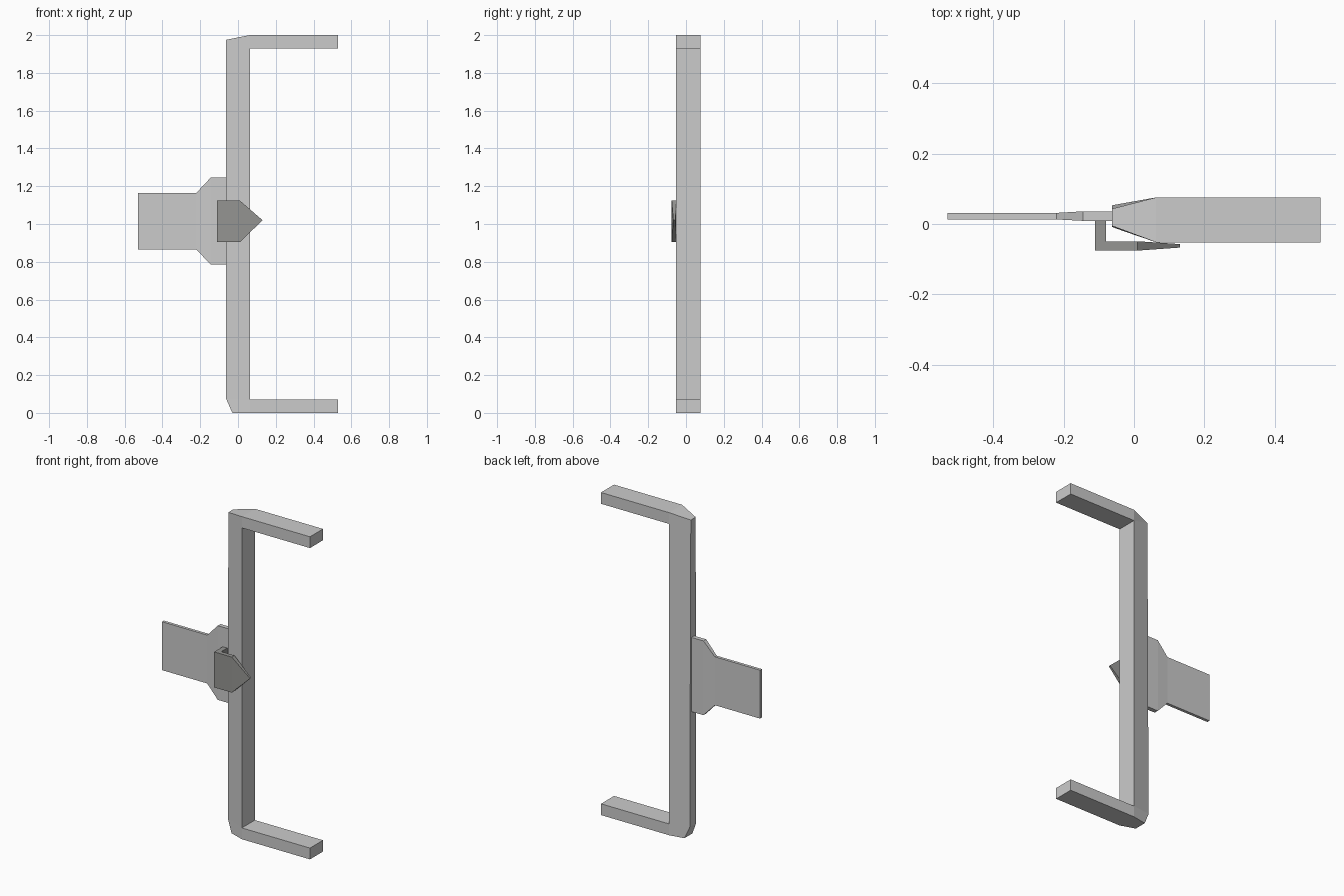
import bpy, bmesh

if "Cube" in bpy.data.objects:
    bpy.data.objects.remove(bpy.data.objects["Cube"])


def slab(name, points, cells):
    """Closed slab: outline points (x, z, y_front, y_back), front/back split into cells."""
    bm = bmesh.new()
    front = [bm.verts.new((x, y0, z)) for x, z, y0, y1 in points]
    back = [bm.verts.new((x, y1, z)) for x, z, y0, y1 in points]
    for cell in cells:
        bm.faces.new([front[i] for i in cell])
        bm.faces.new([back[i] for i in reversed(cell)])
    n = len(points)
    for i in range(n):
        j = (i + 1) % n
        bm.faces.new((front[j], front[i], back[i], back[j]))
    bmesh.ops.recalc_face_normals(bm, faces=bm.faces)
    mesh = bpy.data.meshes.new(name)
    bm.to_mesh(mesh)
    bm.free()
    obj = bpy.data.objects.new(name, mesh)
    bpy.context.collection.objects.link(obj)
    return obj


# C-shaped frame: spine narrowing to the left, with two square arms
F, B = -0.052, 0.0755
slab("bracket_frame", [
    (-0.063, 0.075, -0.008, 0.053), (-0.03, 0, -0.02, 0.059),
    (0.063, 0, F, B), (0.53, 0, F, B), (0.53, 0.07, F, B), (0.063, 0.07, F, B),
    (0.063, 1.93, F, B), (0.53, 1.93, F, B), (0.53, 2, F, B), (0.063, 2, F, B),
    (-0.063, 1.975, -0.005, 0.043)],
    [(0, 1, 2, 5), (2, 3, 4, 5), (0, 5, 6, 10), (10, 6, 9), (6, 7, 8, 9)])

# Side plate: thin tab flaring to a thicker root at the spine
thin, thick = (0.013, 0.0315), (0.009, 0.036)
slab("side_plate", [
    (-0.53, 0.865, *thin), (-0.22, 0.865, *thin), (-0.145, 0.785, *thick),
    (-0.06, 0.785, *thick), (-0.06, 1.245, *thick), (-0.145, 1.245, *thick),
    (-0.22, 1.165, *thin), (-0.53, 1.165, *thin)],
    [(0, 1, 6, 7), (1, 2, 5, 6), (2, 3, 4, 5)])

# Clip in front of the spine: pointed tongue and the stem joining it to the plate
tongue = (-0.0755, -0.049)
slab("clip_tongue", [
    (-0.111, 0.904, *tongue), (0.01, 0.904, *tongue), (0.13, 1.02, -0.067, -0.057),
    (0.01, 1.124, *tongue), (-0.111, 1.124, *tongue)],
    [(0, 1, 3, 4), (1, 2, 3)])
stem = (-0.049, 0.009)
slab("clip_stem", [
    (-0.111, 0.904, *stem), (-0.08, 0.904, *stem),
    (-0.08, 1.124, *stem), (-0.111, 1.124, *stem)],
    [(0, 1, 2, 3)])

# Dark finish on the clip
dark = bpy.data.materials.new("dark_grey")
dark.diffuse_color = (0.3, 0.3, 0.29, 1)
dark.use_nodes = True
dark.node_tree.nodes["Principled BSDF"].inputs["Base Color"].default_value = dark.diffuse_color
for part in ("clip_tongue", "clip_stem"):
    bpy.data.objects[part].data.materials.append(dark)
